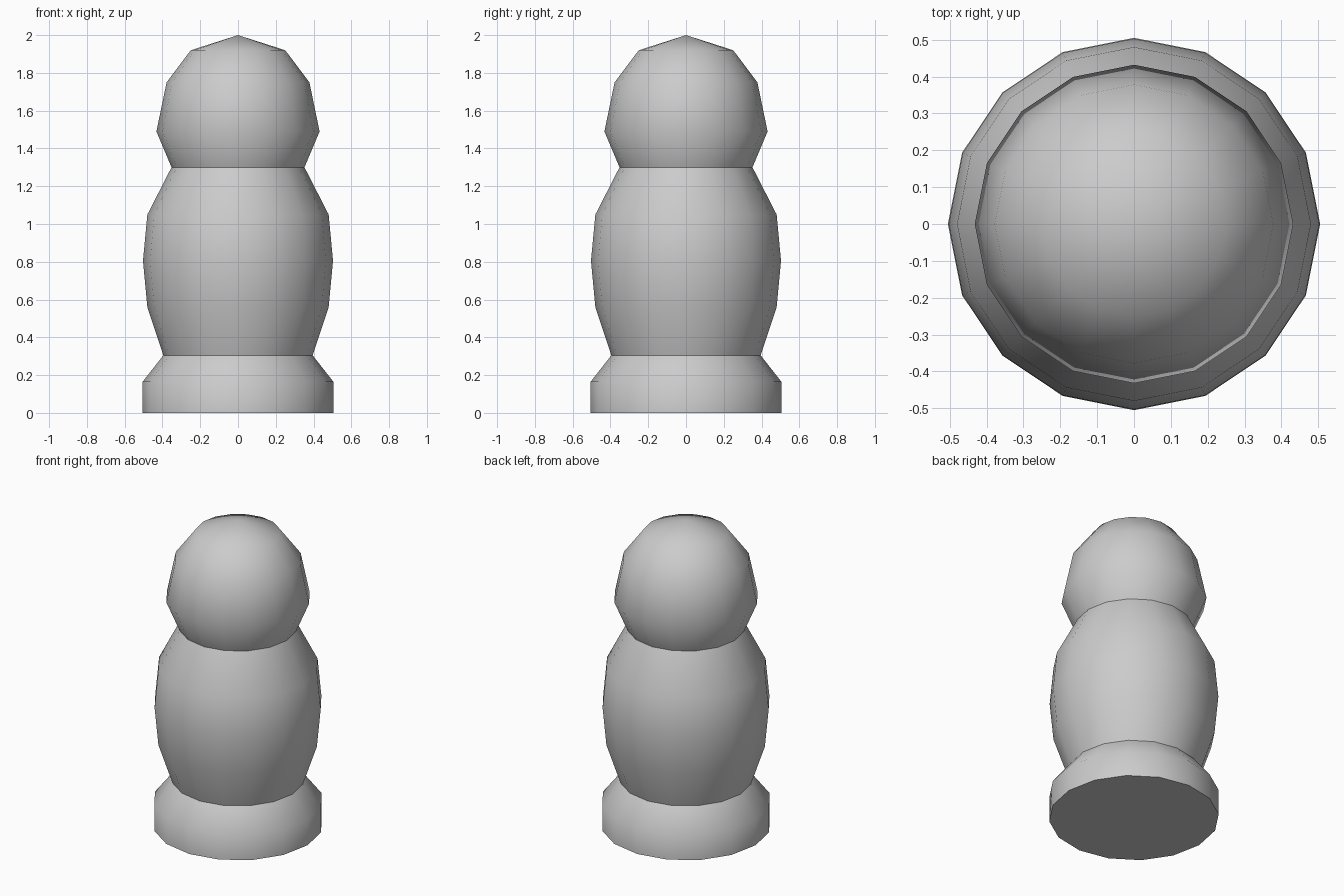
import bpy, bmesh, math

if "Cube" in bpy.data.objects:
    bpy.data.objects.remove(bpy.data.objects["Cube"])

SIDES = 16


def lathe(name, profile, cap_bottom=False):
    """Revolve (radius, height) points around z into a 16-sided shell."""
    bm = bmesh.new()
    rings = []
    for r, z in profile:
        if r == 0:
            rings.append([bm.verts.new((0, 0, z))] * SIDES)
        else:
            angles = [2 * math.pi * i / SIDES for i in range(SIDES)]
            rings.append([bm.verts.new((r * math.cos(a), r * math.sin(a), z)) for a in angles])
    for low, high in zip(rings, rings[1:]):
        for i in range(SIDES):
            j = (i + 1) % SIDES
            corners = [low[i], low[j], high[j], high[i]]
            bm.faces.new(list(dict.fromkeys(corners)))
    if cap_bottom:
        bm.faces.new(rings[0][::-1])
    mesh = bpy.data.meshes.new(name)
    bm.to_mesh(mesh)
    bm.free()
    obj = bpy.data.objects.new(name, mesh)
    bpy.context.collection.objects.link(obj)
    bpy.ops.object.select_all(action='DESELECT')
    obj.select_set(True)
    bpy.context.view_layer.objects.active = obj
    bpy.ops.object.shade_smooth_by_angle(angle=math.radians(60))
    return obj


# Foot ring with a sloped shoulder
lathe("base", [(0.505, 0), (0.505, 0.165), (0.395, 0.305)], cap_bottom=True)

# Barrel-shaped torso
lathe("body", [(0.395, 0.305), (0.48, 0.56), (0.503, 0.805), (0.48, 1.05), (0.352, 1.30)])

# Rounded head with a shallow peak
lathe("head", [(0.352, 1.30), (0.432, 1.49), (0.378, 1.75), (0.25, 1.92), (0, 2.0)])
